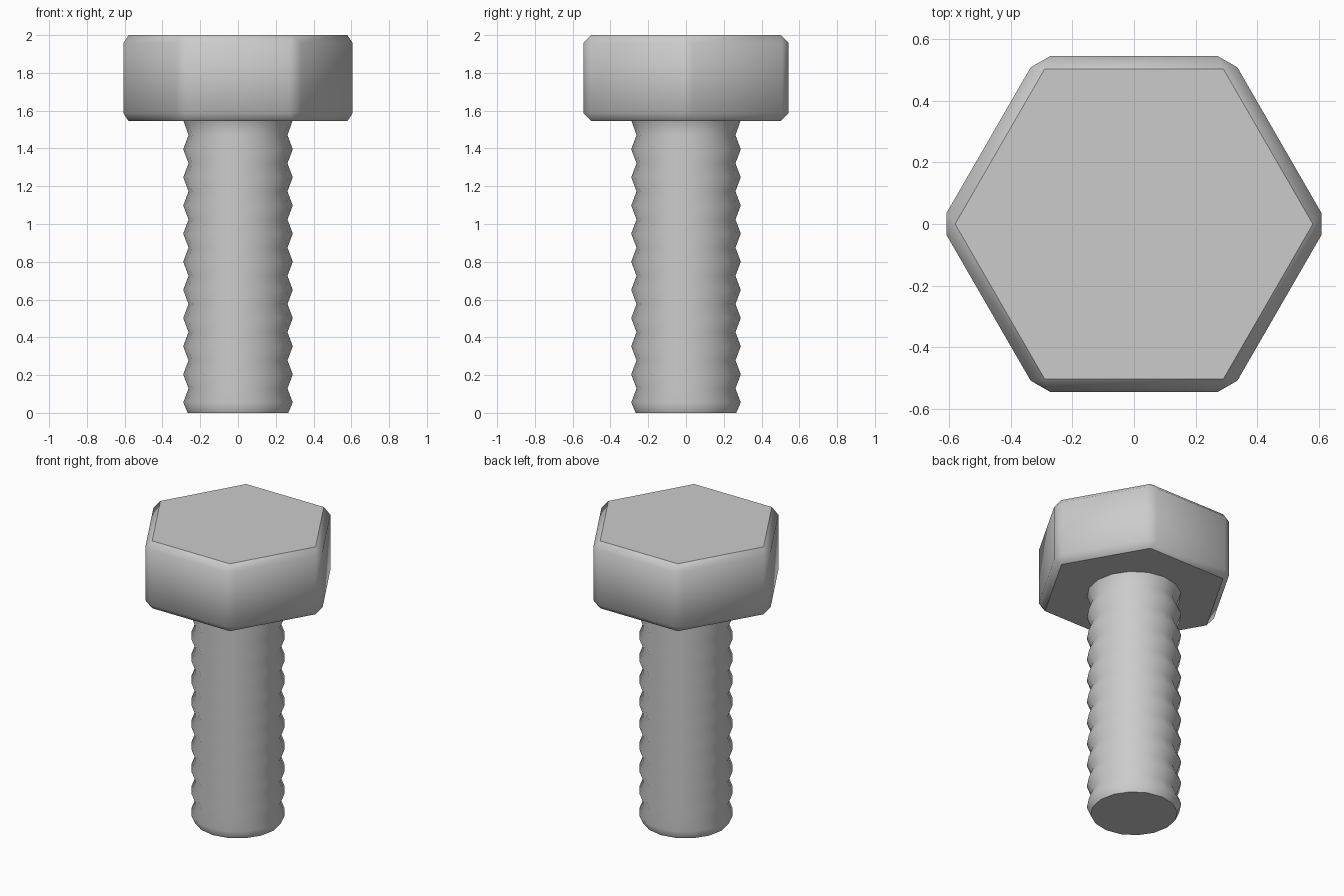
import bpy, bmesh, math

if "Cube" in bpy.data.objects:
    bpy.data.objects.remove(bpy.data.objects["Cube"], do_unlink=True)

steel = bpy.data.materials.new("light_steel")
steel.use_nodes = True
colour = (0.6, 0.6, 0.6, 1)
steel.diffuse_color = colour
steel.node_tree.nodes["Principled BSDF"].inputs["Base Color"].default_value = colour


def add_object(name, bm, smooth_angle):
    bmesh.ops.recalc_face_normals(bm, faces=bm.faces)
    mesh = bpy.data.meshes.new(name)
    bm.to_mesh(mesh)
    bm.free()
    mesh.materials.append(steel)
    obj = bpy.data.objects.new(name, mesh)
    bpy.context.collection.objects.link(obj)
    bpy.ops.object.select_all(action="DESELECT")
    obj.select_set(True)
    bpy.context.view_layer.objects.active = obj
    bpy.ops.object.shade_smooth_by_angle(angle=math.radians(smooth_angle))
    return obj


def lathe(profile, sides):
    """Stack of rings from (radius, height) pairs, capped at both ends."""
    bm = bmesh.new()
    rings = []
    for radius, z in profile:
        rings.append([bm.verts.new((radius * math.cos(math.tau * i / sides),
                                    radius * math.sin(math.tau * i / sides), z))
                      for i in range(sides)])
    for low, high in zip(rings, rings[1:]):
        for i in range(sides):
            j = (i + 1) % sides
            bm.faces.new((low[i], low[j], high[j], high[i]))
    bm.faces.new(rings[0][::-1])
    bm.faces.new(rings[-1])
    return bm


# Hexagonal head with every edge chamfered
HEAD_BOTTOM, HEAD_TOP = 1.545, 2.0
head = lathe([(0.628, HEAD_BOTTOM), (0.628, HEAD_TOP)], 6)
bmesh.ops.bevel(head, geom=head.edges[:], offset=0.042, segments=1,
                affect="EDGES", offset_type="OFFSET")
add_object("bolt_head", head, 40)

# Threaded shank: alternating crests and roots
CREST, ROOT, PITCH, FIRST = 0.29, 0.262, 0.149, 0.055
profile = [(0.266, 0)]
for k in range(20):
    profile.append((ROOT if k % 2 else CREST, FIRST + k * PITCH / 2))
profile.append((CREST, HEAD_BOTTOM + 0.005))
add_object("threaded_shank", lathe(profile, 16), 45)
